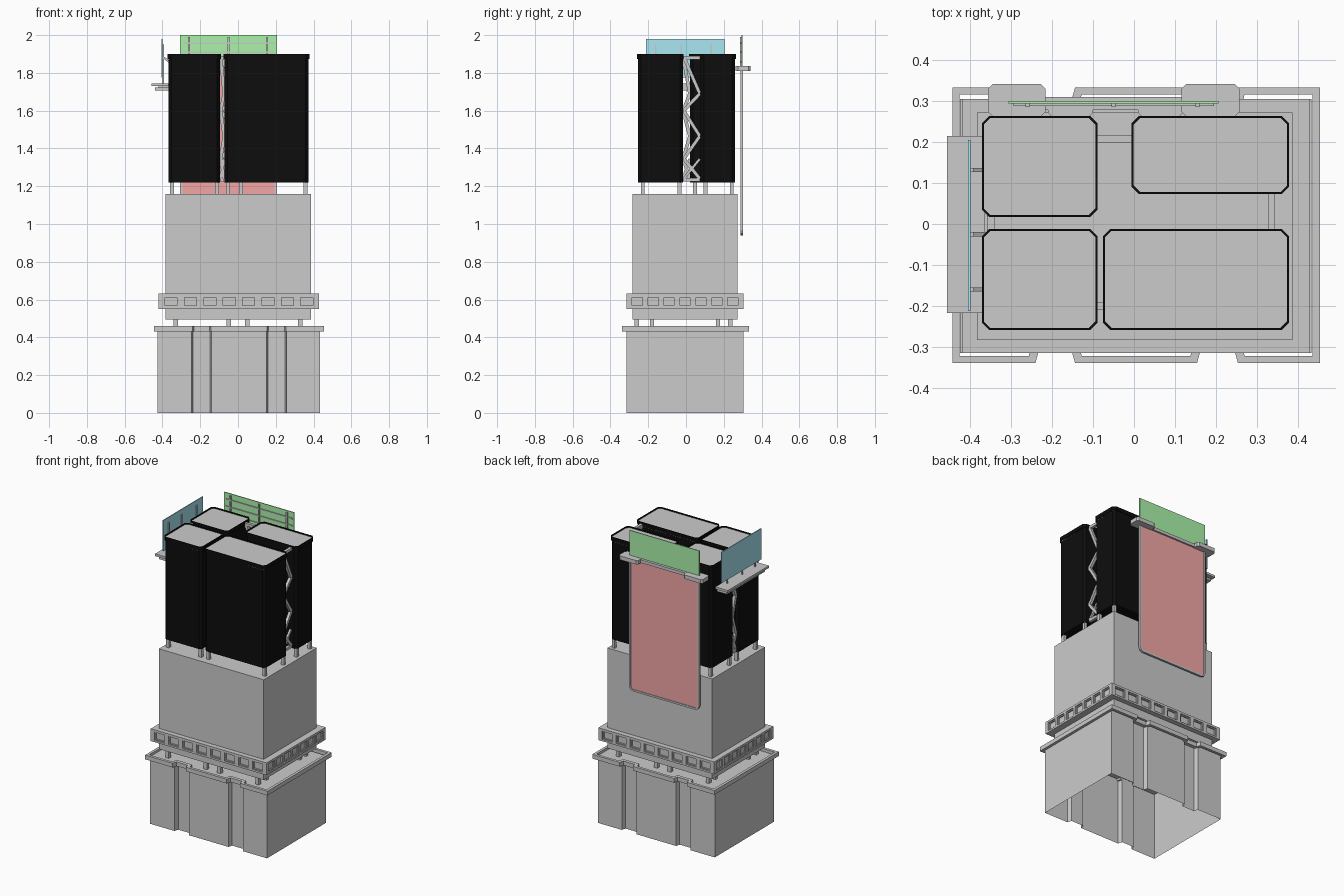
import bpy, bmesh
from mathutils import Vector

if "Cube" in bpy.data.objects:
    bpy.data.objects.remove(bpy.data.objects["Cube"])


def material(name, rgb):
    m = bpy.data.materials.new(name)
    m.diffuse_color = (*rgb, 1)
    m.use_nodes = True
    m.node_tree.nodes["Principled BSDF"].inputs["Base Color"].default_value = m.diffuse_color
    return m


BLACK = material("dark_glass", (0.004, 0.004, 0.004))
RED = material("red_screen", (0.9, 0.38, 0.38))
GREEN = material("green_screen", (0.4, 0.9, 0.4))
CYAN = material("cyan_screen", (0.4, 0.8, 0.9))


def finish(name, bm, mat=None):
    bmesh.ops.recalc_face_normals(bm, faces=bm.faces)
    me = bpy.data.meshes.new(name)
    bm.to_mesh(me)
    bm.free()
    ob = bpy.data.objects.new(name, me)
    bpy.context.collection.objects.link(ob)
    if mat:
        me.materials.append(mat)
    return ob


def prism(name, pts, h0, h1, mat=None, hole=None, axis="z", bottom=True):
    """Extrude an outline along z or y, optionally with a matching hole outline."""
    bm = bmesh.new()

    def loop(points, h):
        return [bm.verts.new((a, b, h) if axis == "z" else (a, h, b)) for a, b in points]

    n = len(pts)
    lo, hi = loop(pts, h0), loop(pts, h1)
    pairs = [(lo, hi)]
    if hole:
        ilo, ihi = loop(hole, h0), loop(hole, h1)
        pairs += [(ilo, ihi), (lo, ilo), (hi, ihi)]
    else:
        bm.faces.new(hi)
        if bottom:
            bm.faces.new(lo)
    for p, q in pairs:
        for i in range(n):
            j = (i + 1) % n
            bm.faces.new((p[i], p[j], q[j], q[i]))
    return finish(name, bm, mat)


def rect(x0, x1, y0, y1, c=0.0):
    if not c:
        return [(x0, y0), (x1, y0), (x1, y1), (x0, y1)]
    return [(x0 + c, y0), (x1 - c, y0), (x1, y0 + c), (x1, y1 - c),
            (x1 - c, y1), (x0 + c, y1), (x0, y1 - c), (x0, y0 + c)]


def box(name, x0, x1, y0, y1, z0, z1, mat=None):
    return prism(name, rect(x0, x1, y0, y1), z0, z1, mat)


def strut(name, a, b, w):
    """Square bar between two points."""
    a, b = Vector(a), Vector(b)
    bm = bmesh.new()
    bmesh.ops.create_cube(bm, size=1)
    bmesh.ops.scale(bm, vec=(w, w, (b - a).length), verts=bm.verts)
    ob = finish(name, bm)
    ob.rotation_mode = "QUATERNION"
    ob.rotation_quaternion = (b - a).to_track_quat("Z", "Y")
    ob.location = (a + b) / 2
    return ob


def notched(x0, x1, y0, y1, d, grow=0.0):
    """Plan outline with two notches on the front and two on the back."""
    g, s = grow, 0.008
    xs = [(-0.245 + g, -0.14 - g), (0.15 + g, 0.258 - g)]
    front, back = [], []
    for a, b in xs:
        front += [(a, y0), (a + s, y0 + d), (b - s, y0 + d), (b, y0)]
        back += [(a, y1), (a + s, y1 - d), (b - s, y1 - d), (b, y1)]
    return [(x0, y0)] + front + [(x1, y0), (x1, y1)] + back[::-1] + [(x0, y1)]


# Podium shell (open underneath) and its overhanging rim
prism("podium", notched(-0.425, 0.434, -0.315, 0.305, 0.028), 0, 0.445, bottom=False)
prism("podium_rim", notched(-0.444, 0.454, -0.340, 0.334, 0.029, 0.004), 0.432, 0.46,
      hole=notched(-0.426, 0.436, -0.322, 0.316, 0.034, -0.012))

# Short legs between podium and main block
for x in (-0.33, -0.05, 0.05, 0.33):
    for y in (-0.26, 0.235):
        box("podium_leg", x - 0.012, x + 0.012, y - 0.012, y + 0.012, 0.44, 0.5)
for x in (-0.33, 0.33):
    for y in (-0.18, 0.17):
        box("podium_side_leg", x - 0.012, x + 0.012, y - 0.01, y + 0.01, 0.44, 0.5)

# Main block
box("main_block", -0.383, 0.387, -0.283, 0.272, 0.495, 1.16)

# Band of framed openings around the main block
X0, X1, Y0, Y1 = -0.42, 0.43, -0.315, 0.305
D = 0.014
inner = rect(-0.383, 0.387, -0.283, 0.272)
prism("band_core", rect(X0 + D, X1 - D, Y0 + D, Y1 - D), 0.555, 0.625, hole=inner)
for z0, z1 in ((0.55, 0.562), (0.618, 0.632)):
    prism("band_rail", rect(X0, X1, Y0, Y1), z0, z1, hole=inner)


def window_row(lo, hi, count, width, place):
    """Mullions plus a small inner frame in each opening, along one side."""
    pitch = (hi - lo - 0.03) / count
    centres = [lo + 0.015 + pitch * (i + 0.5) for i in range(count)]
    edges = [lo] + [v for c in centres for v in (c - width / 2, c + width / 2)] + [hi]
    for i in range(0, len(edges), 2):
        place("band_mullion", edges[i], edges[i + 1], 0, 0.562, 0.618)
    for c in centres:
        h, t = width / 2, 0.006
        place("window_frame", c - h, c - h + t, 0.006, 0.562, 0.618)
        place("window_frame", c + h - t, c + h, 0.006, 0.562, 0.618)
        place("window_frame", c - h, c + h, 0.006, 0.562, 0.568)
        place("window_frame", c - h, c + h, 0.006, 0.612, 0.618)


window_row(X0, X1, 8, 0.076, lambda n, a, b, i, z0, z1: box(n, a, b, Y0 + i, Y0 + D, z0, z1))
window_row(X0, X1, 8, 0.076, lambda n, a, b, i, z0, z1: box(n, a, b, Y1 - D, Y1 - i, z0, z1))
window_row(Y0, Y1, 7, 0.066, lambda n, a, b, i, z0, z1: box(n, X0 + i, X0 + D, a, b, z0, z1))
window_row(Y0, Y1, 7, 0.066, lambda n, a, b, i, z0, z1: box(n, X1 - D, X1 - i, a, b, z0, z1))

# Four dark towers on stilts, each with a raised rim around a grey roof
towers = [(-0.372, -0.089, 0.017, 0.264), (-0.006, 0.379, 0.073, 0.264),
          (-0.372, -0.089, -0.259, -0.012), (-0.076, 0.379, -0.259, -0.012)]
for x0, x1, y0, y1 in towers:
    e, t = 0.005, 0.005
    prism("tower", rect(x0 + e, x1 - e, y0 + e, y1 - e, 0.016), 1.22, 1.876, BLACK)
    prism("tower_rim", rect(x0, x1, y0, y1, 0.018), 1.874, 1.9, BLACK,
          hole=rect(x0 + t, x1 - t, y0 + t, y1 - t, 0.016))
    prism("tower_roof", rect(x0 + t, x1 - t, y0 + t, y1 - t, 0.016), 1.87, 1.892)
    for x in (x0 + 0.022, x1 - 0.022):
        for y in (y0 + 0.03, y1 - 0.022):
            box("tower_stilt", x - 0.01, x + 0.01, y - 0.01, y + 0.01, 1.155, 1.225)

# Zigzag trusses in the gaps between towers
levels = [1.885, 1.69, 1.6, 1.465, 1.345, 1.24]


def truss(p, q):
    ends = (p, q)
    for i in range(len(levels) - 1):
        a, b = ends[i % 2], ends[(i + 1) % 2]
        strut("truss_bar", (*a, levels[i]), (*b, levels[i + 1]), 0.018)
    strut("truss_cross", (*p, 1.24), (*q, 1.345), 0.014)
    for z in (1.235, 1.88):
        strut("truss_tie", (*p, z), (*q, z), 0.018)


truss((0.336, -0.012), (0.336, 0.073))
truss((-0.089, 0.208), (-0.006, 0.208))
truss((-0.092, -0.2), (-0.073, -0.2))
truss((-0.35, -0.015), (-0.35, 0.02))

# Rear walkway: two wide ends joined by a narrow middle
for x0, x1 in ((-0.357, -0.216), (0.116, 0.258)):
    prism("rear_platform", rect(x0, x1, 0.262, 0.342, 0.012), 1.81, 1.836)
box("rear_walkway", -0.22, 0.12, 0.278, 0.31, 1.812, 1.832)
for x in (-0.155, 0.065):
    prism("rear_bracket", rect(x - 0.055, x + 0.055, 0.262, 0.31, 0.01), 1.815, 1.83)

# Hanging red screen in a frame with rounded lower corners
def screen_outline(i):
    x0, x1, z0, z1, r = -0.307 + i, 0.206 - i, 0.94 + i, 1.815, 0.028 - i
    k = r * 0.3
    return [(x0, z1), (x0, z0 + r), (x0 + k, z0 + k), (x0 + r, z0),
            (x1 - r, z0), (x1 - k, z0 + k), (x1, z0 + r), (x1, z1)]


prism("red_screen_frame", screen_outline(0), 0.289, 0.303, hole=screen_outline(0.012), axis="y")
prism("red_screen", screen_outline(0.011), 0.293, 0.299, RED, axis="y")

# Green sign above the walkway, with a support grid on its inner face
box("green_sign", -0.307, 0.206, 0.294, 0.3, 1.836, 2.0, GREEN)
for z in (1.86, 1.91, 1.958):
    box("sign_rail", -0.295, 0.195, 0.288, 0.294, z - 0.004, z + 0.004)
for x in (-0.26, -0.05, 0.155):
    box("sign_post", x - 0.005, x + 0.005, 0.286, 0.294, 1.83, 1.99)

# Cyan sign on a side balcony
box("balcony_upper", -0.457, -0.365, -0.217, 0.215, 1.73, 1.745)
box("balcony_lower", -0.44, -0.365, -0.2, 0.198, 1.708, 1.722)
box("balcony_core", -0.42, -0.365, -0.18, 0.178, 1.72, 1.732)
box("cyan_sign", -0.405, -0.399, -0.212, 0.205, 1.775, 1.98, CYAN)
for y in (-0.16, -0.025, 0.132):
    box("cyan_sign_post", -0.399, -0.392, y - 0.005, y + 0.005, 1.74, 1.95)
    strut("cyan_sign_strut", (-0.398, y, 1.885), (-0.366, y, 1.86), 0.01)
